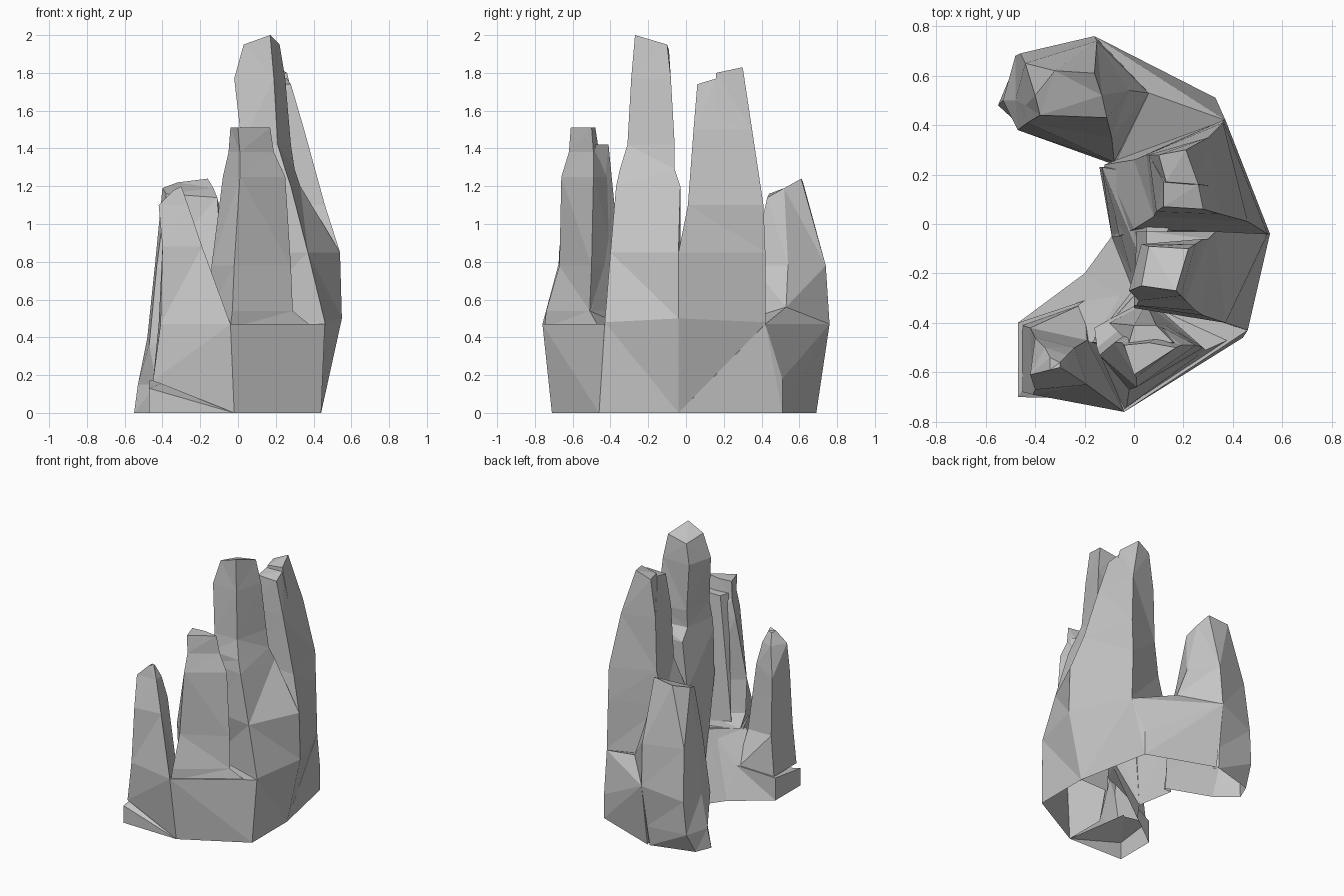
import bpy
import bmesh

default_cube = bpy.data.objects.get("Cube")
if default_cube:
    bpy.data.objects.remove(default_cube, do_unlink=True)

# One plain stone colour for the whole formation
stone = bpy.data.materials.new("grey_stone")
stone.use_nodes = True
stone_colour = (0.56, 0.56, 0.56, 1)
stone.diffuse_color = stone_colour
shader = stone.node_tree.nodes["Principled BSDF"]
shader.inputs["Base Color"].default_value = stone_colour
shader.inputs["Roughness"].default_value = 0.9

rocks = []


def finish(name, bm):
    """Turn the bmesh into a flat-shaded stone object."""
    bmesh.ops.recalc_face_normals(bm, faces=bm.faces)
    mesh = bpy.data.meshes.new(name)
    bm.to_mesh(mesh)
    bm.free()
    mesh.materials.append(stone)
    rock = bpy.data.objects.new(name, mesh)
    bpy.context.collection.objects.link(rock)
    rocks.append(rock)


def add_section(bm, height, corners):
    """Place one section; a third corner value lifts it off the level."""
    return [bm.verts.new((c[0], c[1], height + (c[2] if len(c) > 2 else 0)))
            for c in corners]


def crag(name, sections):
    """Loft a faceted spire through sections listed from the ground up."""
    bm = bmesh.new()
    rings = [add_section(bm, height, corners) for height, corners in sections]
    for lower, upper in zip(rings, rings[1:]):
        for i in range(len(lower)):
            j = (i + 1) % len(lower)
            bm.faces.new((lower[i], lower[j], upper[j], upper[i]))
    bm.faces.new(rings[0][::-1])
    bm.faces.new(rings[-1])
    bmesh.ops.triangulate(bm, faces=bm.faces[:])
    finish(name, bm)


def boulder(name, sections):
    """Wrap a convex block around a few sections."""
    bm = bmesh.new()
    for height, corners in sections:
        add_section(bm, height, corners)
    hull = bmesh.ops.convex_hull(bm, input=bm.verts[:])
    spare = {g for g in hull["geom_interior"] + hull["geom_unused"]
             if isinstance(g, bmesh.types.BMVert)}
    bmesh.ops.delete(bm, geom=list(spare), context="VERTS")
    finish(name, bm)


def fuse(name):
    """Weld every rock into one shell and leave its underside open."""
    shell, others = rocks[0], rocks[1:]
    shell.name = name
    bpy.context.view_layer.objects.active = shell
    for rock in others:
        union = shell.modifiers.new("weld", "BOOLEAN")
        union.operation = "UNION"
        union.solver = "EXACT"
        union.object = rock
        bpy.ops.object.modifier_apply(modifier=union.name)
        bpy.data.objects.remove(rock, do_unlink=True)
    bm = bmesh.new()
    bm.from_mesh(shell.data)
    ground = [f for f in bm.faces if max(v.co.z for v in f.verts) < 0.001]
    bmesh.ops.delete(bm, geom=ground, context="FACES")
    bm.to_mesh(shell.data)
    bm.free()


# Tallest spire, in the middle of the outer curve
crag("tall_spire", [
    (0, [(.44, -.46), (.44, -.04), (-.09, -.05), (-.02, -.3)]),
    (.48, [(.46, -.43), (.55, -.04, .02), (-.04, -.05), (0, -.28)]),
    (.85, [(.37, -.4), (.54, -.04), (.01, -.03), (0, -.34)]),
    (1.2, [(.28, -.37), (.33, -.03), (.05, -.03), (0, -.33)]),
    (1.29, [(.25, -.35), (.3, -.06), (.05, -.09), (.01, -.33)]),
    (1.42, [(.21, -.31), (.28, -.06), (.05, -.08), (.02, -.31)]),
    (1.77, [(.19, -.29), (.25, -.08), (.03, -.08), (-.02, -.27)]),
    (1.95, [(.17, -.27, .05), (.22, -.1), (.06, -.09, -.03), (.03, -.25)]),
])

# Broad spire behind it, with a slanting stepped tip
crag("back_spire", [
    (0, [(.44, -.04), (.28, .4), (-.08, .24), (-.09, -.05)]),
    (.48, [(.55, -.04, .02), (.37, .42), (-.12, .24), (-.06, -.05)]),
    (.85, [(.54, -.04), (.36, .42), (0, .26), (0, -.02)]),
    (1.1, [(.46, .01), (.36, .41), (.05, .28), (.08, .03)]),
    (1.5, [(.35, .04), (.3, .35), (.06, .28), (.09, .05)]),
    (1.74, [(.28, .06), (.26, .16, .03), (.12, .17, .02), (.12, .07)]),
])
boulder("back_spire_tip", [
    (1.5, [(.33, .15), (.3, .35), (.06, .28), (.09, .15)]),
    (1.78, [(.26, .16, .02), (.21, .3, .05), (.1, .28), (.13, .17)]),
])

# Blunt spire at the front, with a three-cornered flat top
crag("front_spire", [
    (.45, [(-.04, -.75), (.4, -.46), (.05, -.3), (-.16, -.42)]),
    (.54, [(-.03, -.74), (.29, -.51), (.06, -.33), (-.15, -.5)]),
    (.78, [(-.02, -.67), (.28, -.5), (.07, -.37), (-.14, -.53)]),
    (1.25, [(.01, -.66), (.25, -.49), (.08, -.4), (-.08, -.48)]),
    (1.38, [(.01, -.62), (.19, -.49), (.1, -.46), (-.05, -.48)]),
    (1.51, [(0, -.61), (.17, -.5), (.06, -.48), (-.04, -.49)]),
])
boulder("front_spire_rear_slab", [
    (.5, [(.28, -.5), (.05, -.32), (-.1, -.4)]),
    (1.42, [(-.02, -.48), (0, -.41), (.09, -.41), (.16, -.48)]),
])

# Leaning pointed spire at the open front end
crag("front_end_spire", [
    (0, [(-.45, -.68, .17), (-.02, -.71), (-.2, -.32, .2),
         (-.45, -.41, .17)]),
    (.47, [(-.41, -.69), (-.04, -.76), (-.19, -.47, -.03), (-.42, -.42)]),
    (.88, [(-.4, -.67), (-.19, -.65), (-.24, -.5, .06), (-.4, -.46)]),
    (1.1, [(-.42, -.61), (-.265, -.6), (-.27, -.53), (-.36, -.5)]),
    (1.18, [(-.34, -.59), (-.3, -.58, .02), (-.3, -.56), (-.34, -.54)]),
])

# Slanted spire at the open back end, undercut at its outer foot
crag("back_end_spire", [
    (0, [(-.55, .48), (-.4, .36), (-.08, .24), (.02, .45), (-.18, .69),
         (-.5, .6)]),
    (.15, [(-.53, .5), (-.43, .37), (-.08, .24), (.04, .48), (-.17, .71),
           (-.48, .68)]),
    (.4, [(-.48, .5), (-.47, .38, -.04), (-.08, .25, .08), (.06, .53, .16),
          (-.16, .76, .07), (-.46, .69)]),
    (.78, [(-.44, .48), (-.43, .41), (-.09, .35), (-.02, .54), (-.15, .74),
           (-.44, .65)]),
    (1.14, [(-.4, .52, .05), (-.38, .44, .02), (-.11, .43), (-.13, .52, .05),
            (-.16, .61, .1), (-.32, .62, .08)]),
])

# Low rock linking the spires into a crescent
boulder("front_footing", [
    (0, [(-.02, -.71), (.44, -.46), (.1, -.2), (-.12, -.4)]),
    (.47, [(-.04, -.76), (.46, -.43), (.2, -.3), (-.16, -.46, -.02)]),
])
boulder("front_end_ledge", [
    (0, [(-.47, -.7), (-.02, -.71), (-.47, -.4), (-.1, -.4)]),
    (.15, [(-.47, -.7, -.02), (-.47, -.4, .02), (-.2, -.31, .08)]),
])
boulder("inner_front_slope", [
    (0, [(-.2, -.2), (-.09, -.05), (.2, -.1), (.1, -.5), (-.1, -.45)]),
    (.47, [(-.17, -.48, -.03), (.01, -.25), (.2, -.45)]),
])
boulder("front_end_slope", [
    (0, [(-.47, -.4), (-.2, -.2), (.05, -.3), (-.1, -.5)]),
    (.23, [(-.2, -.31), (-.3, -.4, -.05)]),
    (.47, [(-.17, -.48, -.03), (.01, -.28)]),
])
boulder("back_footing", [
    (0, [(.44, -.04), (.33, .51), (-.16, .69), (-.08, .24)]),
    (.18, [(.33, .51)]),
    (.47, [(.37, .42), (-.16, .76), (-.08, .24), (.06, .53, .09)]),
])
boulder("inner_back_slope", [
    (0, [(-.09, -.05), (-.14, .23), (.2, .2), (.2, -.2)]),
    (.5, [(-.13, .23), (.1, .25), (0, -.24)]),
    (.9, [(.05, .2), (.05, -.2), (.15, 0)]),
])

fuse("rock_formation")
